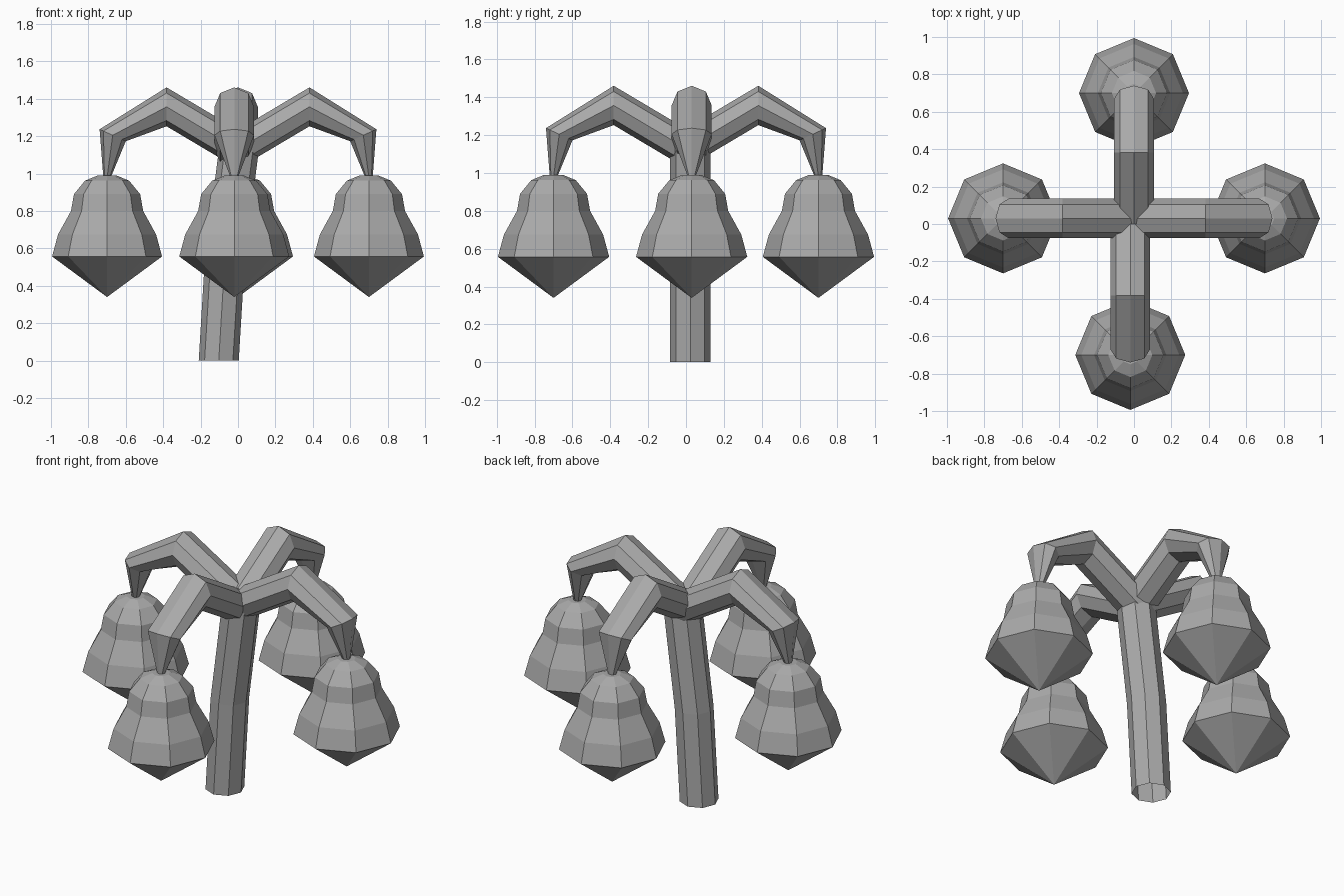
import bpy, bmesh
from math import sin, cos, pi
from mathutils import Vector

cube = bpy.data.objects.get("Cube")
if cube:
    bpy.data.objects.remove(cube)

SIDES = 8
grey = bpy.data.materials.new("stone grey")
grey.use_nodes = True
COLOUR = (0.4, 0.4, 0.4, 1)
grey.diffuse_color = COLOUR
grey.node_tree.nodes["Principled BSDF"].inputs["Base Color"].default_value = COLOUR


def loft(name, rings, cap_start=True, cap_end=True):
    """Skin eight-sided rings, each given as (centre, axis_a, axis_b)."""
    bm = bmesh.new()
    loops = []
    for c, a, b in rings:
        loops.append([bm.verts.new(Vector(c) + Vector(a) * cos(2 * pi * i / SIDES)
                                   + Vector(b) * sin(2 * pi * i / SIDES))
                      for i in range(SIDES)])
    for low, high in zip(loops, loops[1:]):
        for i in range(SIDES):
            j = (i + 1) % SIDES
            bm.faces.new((low[i], low[j], high[j], high[i]))
    if cap_start:
        bm.faces.new(loops[0][::-1])
    if cap_end:
        bm.faces.new(loops[-1])
    bmesh.ops.remove_doubles(bm, verts=bm.verts, dist=0.0001)
    bmesh.ops.recalc_face_normals(bm, faces=bm.faces)
    mesh = bpy.data.meshes.new(name)
    bm.to_mesh(mesh)
    bm.free()
    mesh.materials.append(grey)
    obj = bpy.data.objects.new(name, mesh)
    bpy.context.collection.objects.link(obj)
    return obj


def flat_ring(x, y, z, r):
    return (x, y, z), (r, 0, 0), (0, r, 0)


# Leaning trunk, open at the foot
loft("trunk", [flat_ring(x, 0.023, z, 0.107)
               for x, z in ((-0.103, 0), (-0.07, 0.55), (0.005, 1.13))],
     cap_start=False)

# Arm sections: reach, height, in-plane half axis (reach, height), side radius
ARM = [(0.0, 1.13, 0, 0.104, 0.106),
       (0.382, 1.357, 0, 0.104, 0.106),
       (0.67, 1.205, 0.07, 0.032, 0.106),
       (0.70, 0.98, 0.02, 0, 0.02)]

# Bell outline from the pointed underside to the crown: radius, height
BELL = [(0.0, 0.34), (0.294, 0.557), (0.262, 0.675), (0.193, 0.80),
        (0.177, 0.89), (0.118, 0.962), (0.05, 0.99)]

# Four arms, each with a hanging bell: outward direction, root position
SPOKES = {"left": ((1, 0), (0.0, 0.03)), "right": ((-1, 0), (0.0, 0.03)),
          "back": ((0, 1), (0.0, 0.0)), "front": ((0, -1), (-0.02, 0.0))}

for side, ((dx, dy), (px, py)) in SPOKES.items():
    loft(side + "_arm",
         [((px + dx * d, py + dy * d, z), (dx * ud, dy * ud, uz), (-dy * w, dx * w, 0))
          for d, z, ud, uz, w in ARM])
    loft(side + "_bell",
         [flat_ring(px + dx * 0.70, py + dy * 0.70, z, r) for r, z in BELL],
         cap_start=False)
